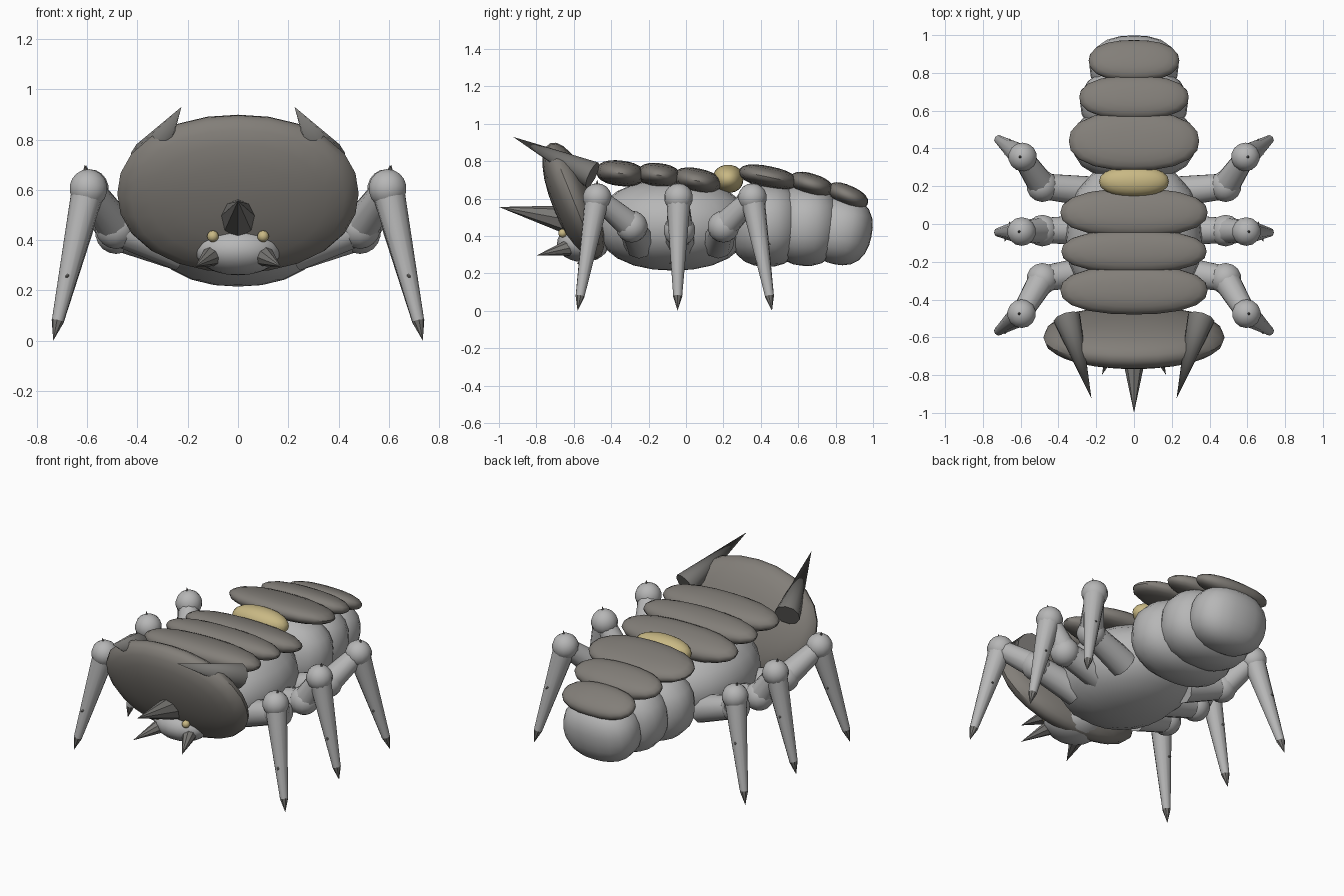
import bpy, bmesh, math
from mathutils import Vector, Matrix

if "Cube" in bpy.data.objects:
    bpy.data.objects.remove(bpy.data.objects["Cube"])


def material(name, rgb):
    m = bpy.data.materials.new(name)
    m.diffuse_color = (*rgb, 1)
    m.use_nodes = True
    m.node_tree.nodes["Principled BSDF"].inputs["Base Color"].default_value = m.diffuse_color
    return m


SHELL = material("warm grey shell", (0.225, 0.21, 0.19))
FLESH = material("light grey flesh", (0.47, 0.47, 0.47))
HORN = material("dark horn", (0.19, 0.185, 0.175))
GOLD = material("pale gold", (0.58, 0.48, 0.23))


def finish(bm, name, mat):
    me = bpy.data.meshes.new(name)
    bmesh.ops.recalc_face_normals(bm, faces=bm.faces)
    bm.to_mesh(me)
    bm.free()
    ob = bpy.data.objects.new(name, me)
    bpy.context.collection.objects.link(ob)
    me.materials.append(mat)
    bpy.context.view_layer.objects.active = ob
    bpy.ops.object.select_all(action='DESELECT')
    ob.select_set(True)
    bpy.ops.object.shade_smooth_by_angle(angle=math.radians(40))
    return ob


def blob(name, centre, size, mat, tilt=0.0, p=2.0, seg=20, rings=12):
    """Rounded ellipsoid; p above 2 makes it boxier, tilt turns it about x."""
    bm = bmesh.new()
    bmesh.ops.create_uvsphere(bm, u_segments=seg, v_segments=rings, radius=1)
    for v in bm.verts:
        v.co /= sum(abs(c) ** p for c in v.co) ** (1 / p)
    bm.transform(Matrix.Translation(centre) @ Matrix.Rotation(tilt, 4, 'X')
                 @ Matrix.Diagonal((*size, 1)))
    return finish(bm, name, mat)


def taper(name, a, b, r1, r2, mat, seg=10):
    """Cone or tapered rod from a to b."""
    a, b = Vector(a), Vector(b)
    d = b - a
    bm = bmesh.new()
    bmesh.ops.create_cone(bm, cap_ends=True, segments=seg, radius1=r1,
                          radius2=r2, depth=d.length)
    rot = d.to_track_quat('Z', 'Y').to_matrix().to_4x4()
    bm.transform(Matrix.Translation((a + b) / 2) @ rot)
    return finish(bm, name, mat)


# Soft body
blob("thorax", (0, -0.07, 0.46), (0.36, 0.41, 0.245), FLESH, p=2.2)
for i, (y, z, rx, ry, rz, t) in enumerate([
        (0.43, 0.46, 0.325, 0.20, 0.225, -0.05),
        (0.64, 0.455, 0.285, 0.19, 0.215, -0.08),
        (0.83, 0.43, 0.235, 0.165, 0.185, -0.2)]):
    blob(f"abdomen_segment_{i + 1}", (0, y, z), (rx, ry, rz), FLESH, t, p=2.4)

# Back plates: y, z, half sizes, tilt
for i, (y, z, rx, ry, rz, t) in enumerate([
        (-0.35, 0.735, 0.39, 0.13, 0.068, -0.12),
        (-0.145, 0.725, 0.385, 0.115, 0.064, -0.12),
        (0.06, 0.695, 0.39, 0.13, 0.066, -0.2),
        (0.44, 0.715, 0.345, 0.16, 0.058, -0.2),
        (0.67, 0.675, 0.29, 0.12, 0.058, -0.3),
        (0.865, 0.615, 0.24, 0.115, 0.055, -0.42)]):
    blob(f"back_plate_{i + 1}", (0, y, z), (rx, ry, rz), SHELL, t, p=2.35)
blob("waist_band", (0, 0.225, 0.705), (0.185, 0.082, 0.075), GOLD, p=2.2)

# Head shield and head
blob("head_shield", (0, -0.6, 0.585), (0.48, 0.335, 0.115), SHELL,
     math.radians(90 + 22), p=2.15, seg=24)
blob("head", (0, -0.55, 0.36), (0.175, 0.14, 0.1), FLESH)
taper("nose_horn", (0, -0.62, 0.485), (0, -1, 0.555), 0.08, 0, HORN, 8)

# Legs: knee, elbow and foot on the right side
LEGS = {"front": ((0.595, -0.475, 0.605), (0.485, -0.29, 0.45), (0.735, -0.58, 0)),
        "middle": ((0.595, -0.04, 0.605), (0.485, -0.035, 0.43), (0.735, -0.045, 0)),
        "rear": ((0.59, 0.355, 0.605), (0.485, 0.2, 0.45), (0.735, 0.46, 0))}

for side, s in (("right", 1), ("left", -1)):
    def at(p):
        return Vector((p[0] * s, p[1], p[2]))

    # Face details
    taper(f"{side}_shield_horn", at((0.355, -0.5, 0.725)), at((0.225, -0.925, 0.93)),
          0.075, 0, HORN)
    blob(f"{side}_eye", at((0.1, -0.66, 0.415)), (0.023,) * 3, GOLD, seg=12, rings=8)
    taper(f"{side}_mandible", at((0.09, -0.6, 0.345)), at((0.17, -0.8, 0.295)),
          0.05, 0, HORN, 8)

    for name, (knee, elbow, foot) in LEGS.items():
        tag = f"{side}_{name}"
        k, e, f = at(knee), at(elbow), at(foot)
        hip = at((0.22, elbow[1] * 0.85, 0.36))
        taper(f"{tag}_hip", hip, e, 0.085, 0.07, FLESH)
        blob(f"{tag}_elbow", e, (0.085,) * 3, FLESH, seg=14, rings=9)
        taper(f"{tag}_thigh", e, k, 0.075, 0.055, FLESH)
        blob(f"{tag}_knee", k, (0.077,) * 3, FLESH, seg=14, rings=9)
        ankle = k.lerp(f, 0.87)
        taper(f"{tag}_shin", k, ankle, 0.066, 0.024, FLESH, 12)
        taper(f"{tag}_claw", ankle, f, 0.025, 0, HORN, 8)
        # Knee spike and shin barbs
        taper(f"{tag}_knee_spike", k + Vector((0.01 * s, 0, 0.05)),
              k + Vector((0.015 * s, 0, 0.095)), 0.016, 0, HORN, 6)
        for j, (u, side_y) in enumerate(((0.4, 1), (0.57, -1))):
            r = 0.066 - 0.048 * u
            p = k.lerp(f, u)
            taper(f"{tag}_barb_{j + 1}", p + Vector((0, side_y * r * 0.7, 0)),
                  p + Vector((0.012 * s, side_y * (r + 0.012), -0.008)),
                  0.012, 0, HORN, 6)
